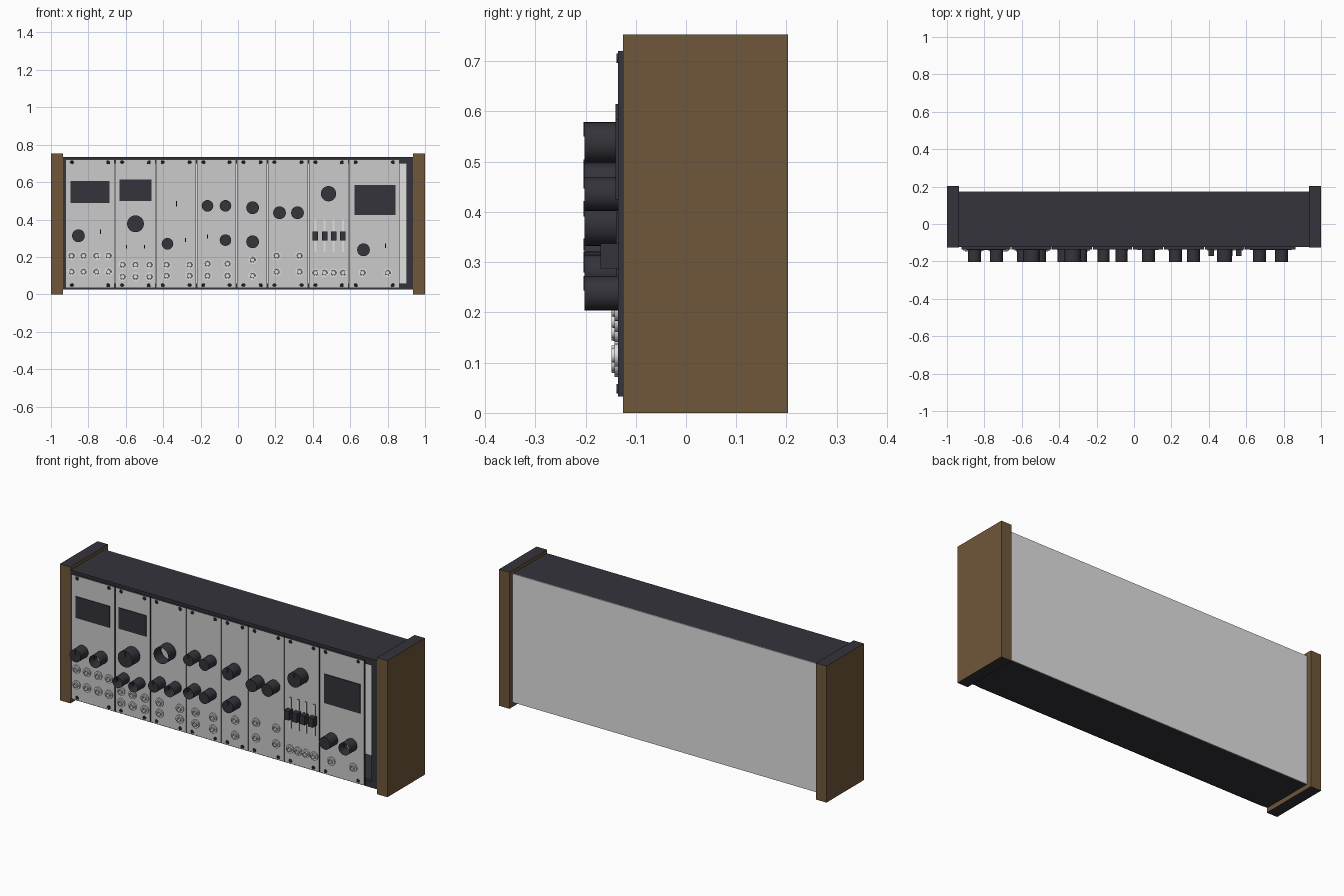
import bpy, bmesh, math
from mathutils import Matrix

if "Cube" in bpy.data.objects:
    bpy.data.objects.remove(bpy.data.objects["Cube"])


def material(name, r, g, b):
    m = bpy.data.materials.new(name)
    m.use_nodes = True
    m.diffuse_color = (r, g, b, 1)
    bsdf = next(n for n in m.node_tree.nodes if n.type == 'BSDF_PRINCIPLED')
    bsdf.inputs["Base Color"].default_value = (r, g, b, 1)
    bsdf.inputs["Roughness"].default_value = 0.6
    return m


WOOD = material("brown wood", .16, .095, .042)
DARK = material("charcoal", .033, .033, .043)
PANEL = material("panel grey", .6, .6, .6)
PALE = material("pale grey", .75, .75, .75)


def finish(name, bm, mats, rule=None):
    """Turn a bmesh into an object; rule picks the material slot of each face."""
    bmesh.ops.recalc_face_normals(bm, faces=bm.faces[:])
    bm.normal_update()
    if rule:
        for f in bm.faces:
            f.material_index = rule(f.normal)
    me = bpy.data.meshes.new(name)
    bm.to_mesh(me)
    bm.free()
    for m in mats:
        me.materials.append(m)
    ob = bpy.data.objects.new(name, me)
    bpy.context.collection.objects.link(ob)
    return ob


def box(name, x, y, z, mats, rule=None):
    """Box from (low, high) ranges."""
    bm = bmesh.new()
    mid = [(r[0] + r[1]) / 2 for r in (x, y, z)]
    size = [r[1] - r[0] for r in (x, y, z)]
    bmesh.ops.create_cube(bm, size=1, matrix=Matrix.Translation(mid) @ Matrix.Diagonal((*size, 1)))
    return finish(name, bm, mats, rule)


def lathe(name, x, z, profile, mat, sides=24):
    """Spin (radius, y) points about a front-to-back axis."""
    bm = bmesh.new()
    rings = []
    for r, y in profile:
        if r == 0:
            rings.append([bm.verts.new((x, y, z))] * sides)
        else:
            rings.append([bm.verts.new((x + r * math.cos(a), y, z + r * math.sin(a)))
                          for a in (2 * math.pi * i / sides for i in range(sides))])
    for a, b in zip(rings, rings[1:]):
        for i in range(sides):
            j = (i + 1) % sides
            bm.faces.new(list(dict.fromkeys((a[i], a[j], b[j], b[i]))))
    ob = finish(name, bm, [mat])
    ob.data.polygons.foreach_set("use_smooth", [True] * len(ob.data.polygons))
    ob.data.set_sharp_from_angle(angle=math.radians(40))
    return ob


def end_grain(n):
    return int(abs(n.z) > .5)


def front_only(n):
    return int(n.y > -.5)


# Wooden cheeks with dark top and bottom
for name, x in (("right_cheek", (-1, -.936)), ("left_cheek", (.936, 1))):
    box(name, x, (-.125, .203), (0, .753), [WOOD, DARK], end_grain)

# Hollow case
W, BOTTOM, TOP, FRONT, BACK = .936, .025, .735, -.122, .175
box("case_top", (-W, W), (FRONT, BACK - .004), (TOP - .01, TOP), [DARK])
box("case_bottom", (-W, W), (FRONT, BACK - .004), (BOTTOM, BOTTOM + .01), [DARK])
box("back_panel", (-W, W), (BACK - .004, BACK), (BOTTOM, TOP), [PALE])
box("top_rail", (-W, W), (FRONT, -.1), (.7, TOP - .01), [DARK])
box("bottom_rail", (-W, W), (FRONT, -.1), (BOTTOM + .01, .058), [DARK])
for name, x in (("right_flange", (-W, -.9)), ("left_flange", (.9, W))):
    box(name, x, (FRONT, -.1), (.058, .7), [DARK])

# Module faceplates with their corner screws
FACE = -.135
edges = [-.925, -.657, -.44, -.222, -.008, .158, .377, .592, .865]
for i, (a, b) in enumerate(zip(edges, edges[1:])):
    box(f"faceplate_{i}", (a + .002, b - .002), (FACE, FRONT), (.033, .72), [PANEL, DARK], front_only)
    for x in (a + .037, b - .037):
        for z in (.048, .706):
            lathe("screw", x, z, [(.01, FACE), (.009, FACE - .003), (.004, FACE - .003),
                                  (.003, FACE - .001), (0, FACE - .001)], DARK, 12)

# Display screens
for x, z in (((-.895, -.687), (.489, .607)), ((-.633, -.463), (.5, .615)), ((.623, .842), (.425, .585))):
    box("screen", x, (FACE - .005, FACE), z, [DARK])

# Knobs: capped ones, then open sleeves; each has a pointer plate
TIP = -.202
capped = [(-.853, .313, .034), (-.548, .377, .045), (-.377, .27, .031), (-.163, .473, .031),
          (-.067, .473, .031), (.078, .463, .034), (-.067, .29, .031), (.078, .281, .034),
          (.222, .436, .034), (.318, .436, .034), (.484, .538, .041), (.671, .238, .034)]
sleeves = [(-.735, .313, .034), (-.329, .455, .045), (-.596, .235, .029), (-.5, .235, .029),
           (-.281, .27, .031), (-.163, .29, .031), (.789, .238, .034)]
for x, z, r in capped + sleeves:
    profile = [(r, FACE), (r, TIP)]
    if (x, z, r) in capped:
        profile.append((0, TIP))
    lathe("knob", x, z, profile, DARK)
    box("knob_pointer", (x - .002, x + .002), (TIP - .002, TIP + .002), (z + r * .3, z + r), [DARK])

# Sliders: pale track and dark cap
for x in (.414, .463, .511, .561):
    box("slider_track", (x - .006, x + .006), (FACE - .004, FACE), (.227, .4), [PALE, DARK], front_only)
    box("slider_cap", (x - .015, x + .015), (-.17, FACE), (.287, .337), [DARK])

# Jack sockets, by row of columns and heights
jack_groups = [((-.89, -.826, -.757, -.692), (.206, .12)),
               ((-.617, -.548, -.473), (.158, .094)),
               ((-.382, -.259), (.158, .099)),
               ((-.163, -.056), (.163, .099)),
               ((.078,), (.184, .099)),
               ((.206, .329), (.206, .12)),
               ((.414, .463, .511, .561, .666, .8), (.115,))]
for xs, zs in jack_groups:
    for x in xs:
        for z in zs:
            lathe("jack_socket", x, z, [(.023, FACE), (.023, FACE - .007), (.015, FACE - .007),
                                        (.014, FACE - .013), (.009, FACE - .013),
                                        (.009, FACE - .002), (0, FACE - .002)], PALE, 20)
